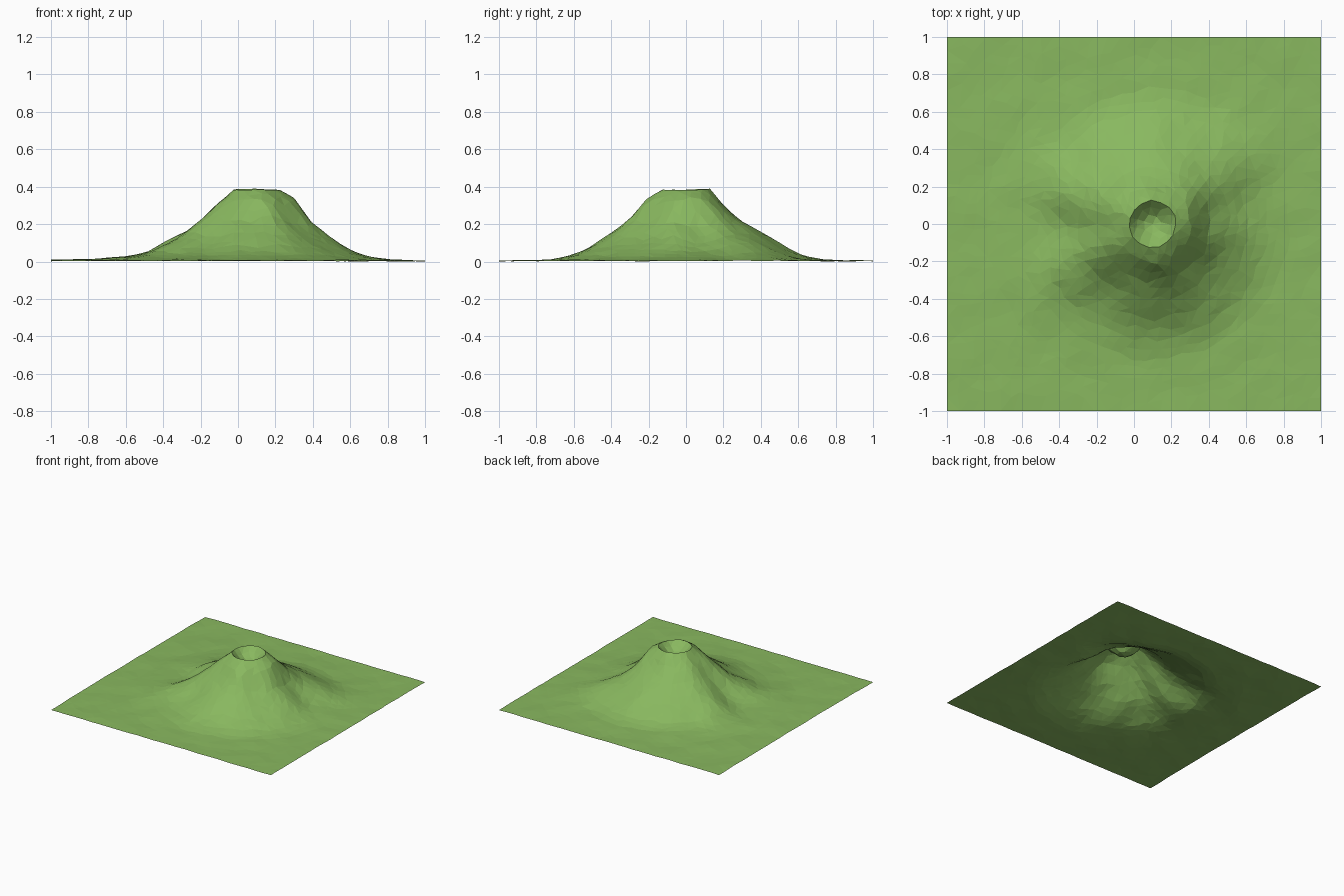
import bpy
import math
import random
from mathutils import Vector, noise
from mathutils.geometry import delaunay_2d_cdt

cube = bpy.data.objects.get("Cube")
if cube:
    bpy.data.objects.remove(cube, do_unlink=True)

random.seed(4)
CX, CY = 0.1, 0.0
RIM = 0.125

# Slope profiles: heights at these radii, looking east, north, west and south
RADII = [0.13, 0.2, 0.3, 0.4, 0.5, 0.6, 0.7, 0.9, 1.5]
EAST = [0.39, 0.34, 0.21, 0.13, 0.07, 0.03, 0.013, 0.007, 0.006]
NORTH = [0.39, 0.3, 0.22, 0.155, 0.1, 0.045, 0.015, 0.007, 0.006]
WEST = [0.39, 0.33, 0.23, 0.16, 0.1, 0.05, 0.033, 0.015, 0.006]
SOUTH = [0.39, 0.345, 0.235, 0.15, 0.09, 0.04, 0.015, 0.007, 0.006]

# Ridges and gullies: direction in degrees, angular width, radius, length, height
FOLDS = [
    (40, 16, 0.55, 0.2, 0.03),
    (12, 14, 0.4, 0.15, -0.02),
    (155, 14, 0.5, 0.2, 0.025),
    (182, 14, 0.45, 0.2, -0.04),
    (207, 14, 0.5, 0.22, 0.02),
    (236, 14, 0.4, 0.15, -0.025),
    (318, 16, 0.35, 0.15, -0.015),
]


def sample(profile, r):
    for i in range(len(RADII) - 1):
        if r <= RADII[i + 1]:
            t = max(0, (r - RADII[i]) / (RADII[i + 1] - RADII[i]))
            return profile[i] + t * (profile[i + 1] - profile[i])
    return profile[-1]


def height(x, y):
    dx, dy = x - CX, y - CY
    r = math.hypot(dx, dy)
    if r < RIM - 0.01:
        # Crater bowl
        return 0.31 + 0.08 * (r / RIM) ** 2 + 0.01 * noise.noise((x * 20, y * 20, 1))
    c, s = dx / r, dy / r
    z = c * c * sample(EAST if c > 0 else WEST, r)
    z += s * s * sample(NORTH if s > 0 else SOUTH, r)
    angle = math.degrees(math.atan2(dy, dx))
    for direction, width, radius, length, amount in FOLDS:
        turn = (angle - direction + 180) % 360 - 180
        z += amount * math.exp(-(turn / width) ** 2 - ((r - radius) / length) ** 2)
    rough = 0.004 + 0.07 * min(z, 0.2) * min(1, (r - RIM + 0.02) / 0.1)
    z += rough * noise.noise((x * 7, y * 7, 0.3))
    return max(0.001, min(z, 0.4))


# Scatter points in jittered rings, denser on the mountain
points = [Vector((CX, CY))]
rings = [0.05, 0.09, RIM, 0.16]
while rings[-1] < 1.55:
    rings.append(rings[-1] + 0.045 + 0.015 * rings[-1])
for r in rings:
    count = max(7, round(math.tau * r / (0.05 + 0.02 * r)))
    start = random.random()
    wobble = 0.005 if r <= RIM else 0.016
    for i in range(count):
        a = math.tau * (i + start) / count
        p = Vector((CX + r * math.cos(a), CY + r * math.sin(a)))
        p += Vector((random.uniform(-wobble, wobble), random.uniform(-wobble, wobble)))
        if max(abs(p.x), abs(p.y)) < 0.96:
            points.append(p)

# Straight square border
STEPS = 28
for i in range(STEPS):
    t = -1 + 2 * i / STEPS
    points += [Vector(p) for p in ((t, -1), (1, t), (-t, 1), (-1, -t))]

flat, _, faces, *_ = delaunay_2d_cdt(points, [], [], 0, 1e-5)
verts = [(p.x, p.y, height(p.x, p.y)) for p in flat]
low = min(v[2] for v in verts)
verts = [(x, y, z - low) for x, y, z in verts]

mesh = bpy.data.meshes.new("volcano_terrain")
mesh.from_pydata(verts, [], faces)
mesh.update()
terrain = bpy.data.objects.new("volcano_terrain", mesh)
bpy.context.collection.objects.link(terrain)

# Grass colour over the whole terrain
green = (0.25, 0.48, 0.115, 1)
grass = bpy.data.materials.new("grass_green")
grass.use_nodes = True
grass.diffuse_color = green
grass.node_tree.nodes["Principled BSDF"].inputs["Base Color"].default_value = green
mesh.materials.append(grass)
